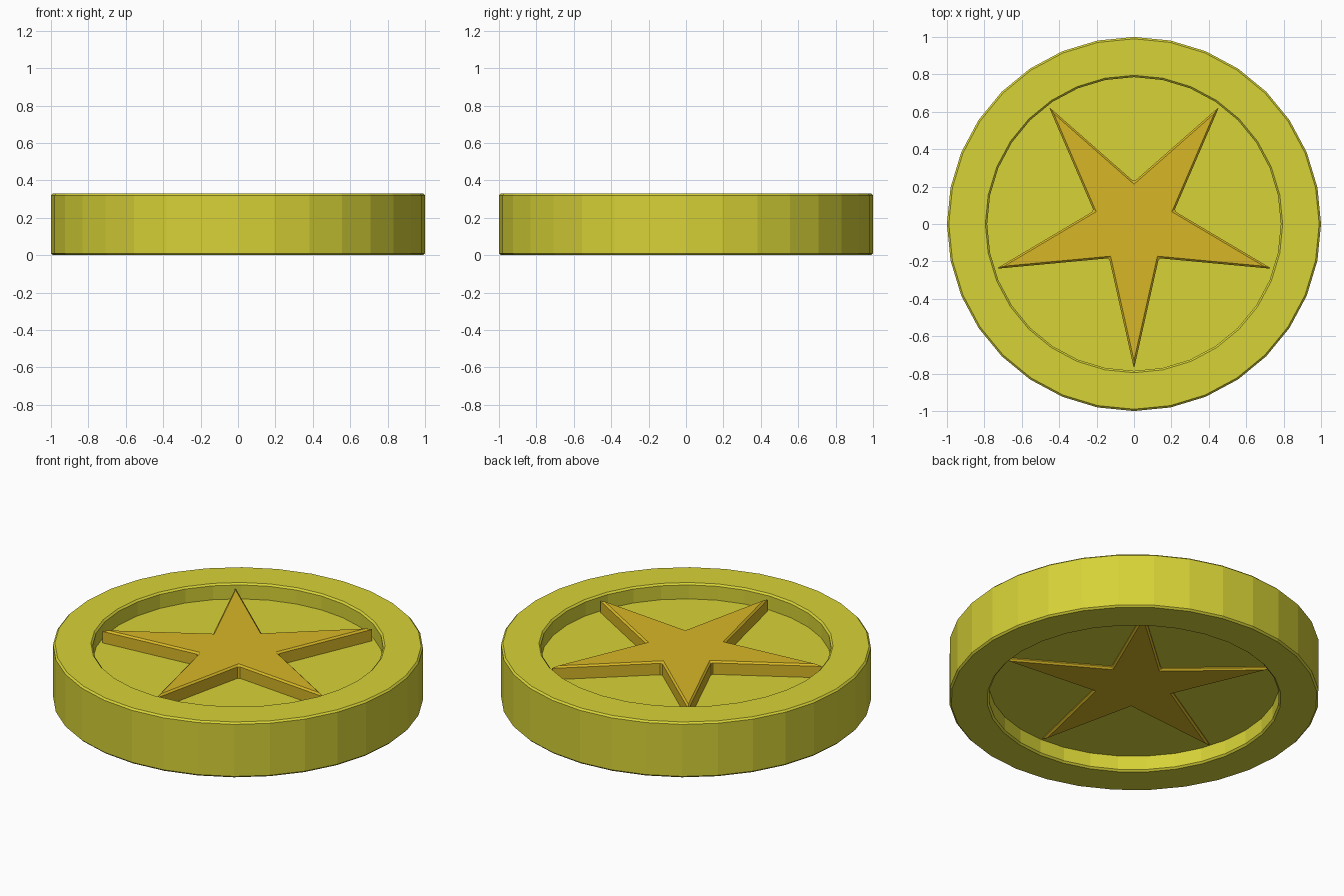
import bpy, bmesh, math

if "Cube" in bpy.data.objects:
    bpy.data.objects.remove(bpy.data.objects["Cube"])


def material(name, color):
    m = bpy.data.materials.new(name)
    m.diffuse_color = (*color, 1)
    m.use_nodes = True
    m.node_tree.nodes["Principled BSDF"].inputs["Base Color"].default_value = m.diffuse_color
    return m


def make_object(name, bm, mat):
    bmesh.ops.recalc_face_normals(bm, faces=bm.faces)
    mesh = bpy.data.meshes.new(name)
    bm.to_mesh(mesh)
    bm.free()
    mesh.materials.append(mat)
    obj = bpy.data.objects.new(name, mesh)
    bpy.context.collection.objects.link(obj)
    return obj


yellow = material("coin yellow", (0.68, 0.645, 0.038))
gold = material("star gold", (0.68, 0.47, 0.019))

SIDES, H, B = 32, 0.33, 0.01

# Coin body: lathed profile with bevelled rim and a recess on both faces
bottom = [(0.785, 0.093), (0.785, B), (0.785 + B, 0), (1 - B, 0), (1, B)]
profile = bottom + [(r, H - z) for r, z in reversed(bottom)]
bm = bmesh.new()
rings = []
for r, z in profile:
    rings.append([bm.verts.new((r * math.sin(math.tau * i / SIDES),
                                r * math.cos(math.tau * i / SIDES), z))
                  for i in range(SIDES)])
for a, b in zip(rings, rings[1:]):
    for i in range(SIDES):
        j = (i + 1) % SIDES
        bm.faces.new((a[i], a[j], b[j], b[i]))
bm.faces.new(rings[0])
bm.faces.new(rings[-1])
make_object("coin_body", bm, yellow)

# Star: extruded outline passing through the recessed disc, one tip towards the front
bm = bmesh.new()
outline = []
for i in range(10):
    r = 0.775 if i % 2 == 0 else 0.226
    a = -math.pi / 2 + i * math.pi / 5
    outline.append(bm.verts.new((r * math.cos(a), r * math.sin(a), 0.077)))
face = bm.faces.new(outline)
new = bmesh.ops.extrude_face_region(bm, geom=[face])["geom"]
bmesh.ops.translate(bm, vec=(0, 0, 0.315 - 0.077),
                    verts=[v for v in new if isinstance(v, bmesh.types.BMVert)])
star = make_object("star", bm, gold)
bevel = star.modifiers.new("edge_bevel", "BEVEL")
bevel.width = 0.01
bevel.segments = 1
